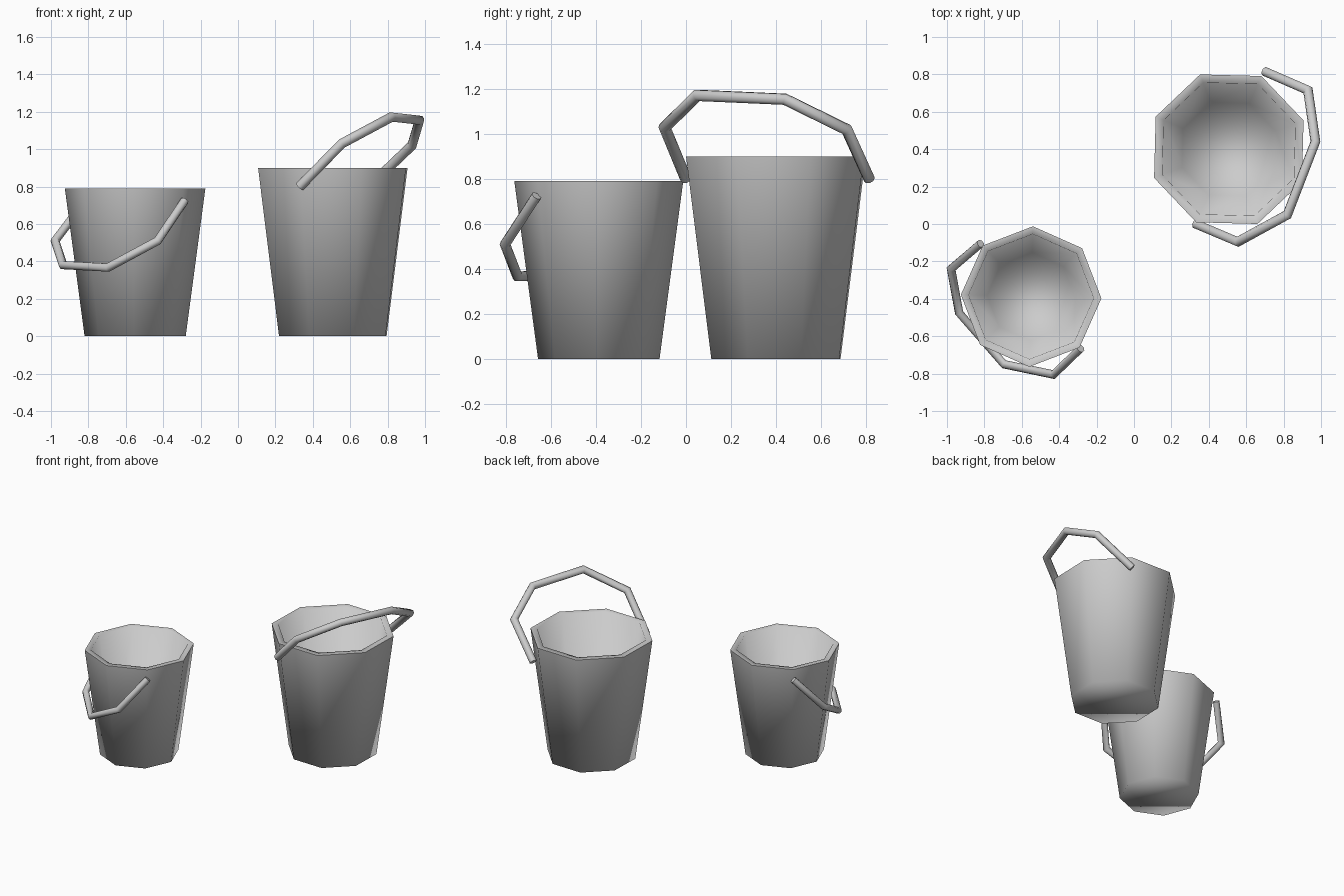
import bpy, bmesh, math
from mathutils import Vector

if "Cube" in bpy.data.objects:
    bpy.data.objects.remove(bpy.data.objects["Cube"])


def finish(name, bm, loc=(0, 0, 0), angle=0.0, scale=1.0):
    bmesh.ops.recalc_face_normals(bm, faces=bm.faces)
    mesh = bpy.data.meshes.new(name)
    bm.to_mesh(mesh)
    bm.free()
    ob = bpy.data.objects.new(name, mesh)
    bpy.context.collection.objects.link(ob)
    ob.location = loc
    ob.rotation_euler.z = math.radians(angle)
    ob.scale = (scale,) * 3
    bpy.ops.object.select_all(action='DESELECT')
    bpy.context.view_layer.objects.active = ob
    ob.select_set(True)
    bpy.ops.object.shade_smooth_by_angle(angle=math.radians(88))
    return ob


def skin(bm, rings):
    # join neighbouring rings with quads and cap both ends
    n = len(rings[0])
    for a, b in zip(rings, rings[1:]):
        for i in range(n):
            j = (i + 1) % n
            bm.faces.new((a[i], a[j], b[j], b[i]))
    bm.faces.new(rings[0])
    bm.faces.new(rings[-1])


def bucket(name, loc, angle, scale):
    # tapered octagonal shell: outer wall, flat rim, inner wall, floor
    profile = [(0.308, 0), (0.428, 0.9), (0.381, 0.9), (0.268, 0.045)]
    bm = bmesh.new()
    rings = [[bm.verts.new((r * math.cos(k * math.pi / 4), r * math.sin(k * math.pi / 4), z))
              for k in range(8)] for r, z in profile]
    skin(bm, rings)
    return finish(name, bm, loc, angle, scale)


def handle(name, points, radius, sides=8):
    # straight tube segments with mitred joints
    pts = [Vector(p) for p in points]
    dirs = [(b - a).normalized() for a, b in zip(pts, pts[1:])]
    u = dirs[0].cross(Vector((0, 0, 1))).normalized()
    v = dirs[0].cross(u)
    offs = [radius * (u * math.cos(t) + v * math.sin(t))
            for t in (2 * math.pi * (i + 0.5) / sides for i in range(sides))]
    bm = bmesh.new()
    rings = []
    for i, p in enumerate(pts):
        d_in, d_out = dirs[max(i - 1, 0)], dirs[min(i, len(dirs) - 1)]
        n = (d_in + d_out).normalized()
        rings.append([bm.verts.new(p + o - d_in * (o.dot(n) / d_in.dot(n))) for o in offs])
        turn = d_in.rotation_difference(d_out)
        offs = [turn @ o for o in offs]
    skin(bm, rings)
    return finish(name, bm)


# large bucket with raised handle
bucket("large_bucket", (0.507, 0.4, 0), 21, 1.0)
handle("large_handle", [(0.33, 0.0, 0.80), (0.555, -0.095, 1.03), (0.82, 0.05, 1.172),
                        (0.97, 0.44, 1.155), (0.93, 0.715, 1.02), (0.70, 0.815, 0.80)], 0.026)

# small bucket with lowered handle
bucket("small_bucket", (-0.55, -0.388, 0), -1.5, 0.878)
handle("small_handle", [(-0.285, -0.665, 0.725), (-0.43, -0.805, 0.51), (-0.695, -0.75, 0.367),
                        (-0.935, -0.475, 0.38), (-0.978, -0.24, 0.51), (-0.82, -0.105, 0.72)], 0.023)
